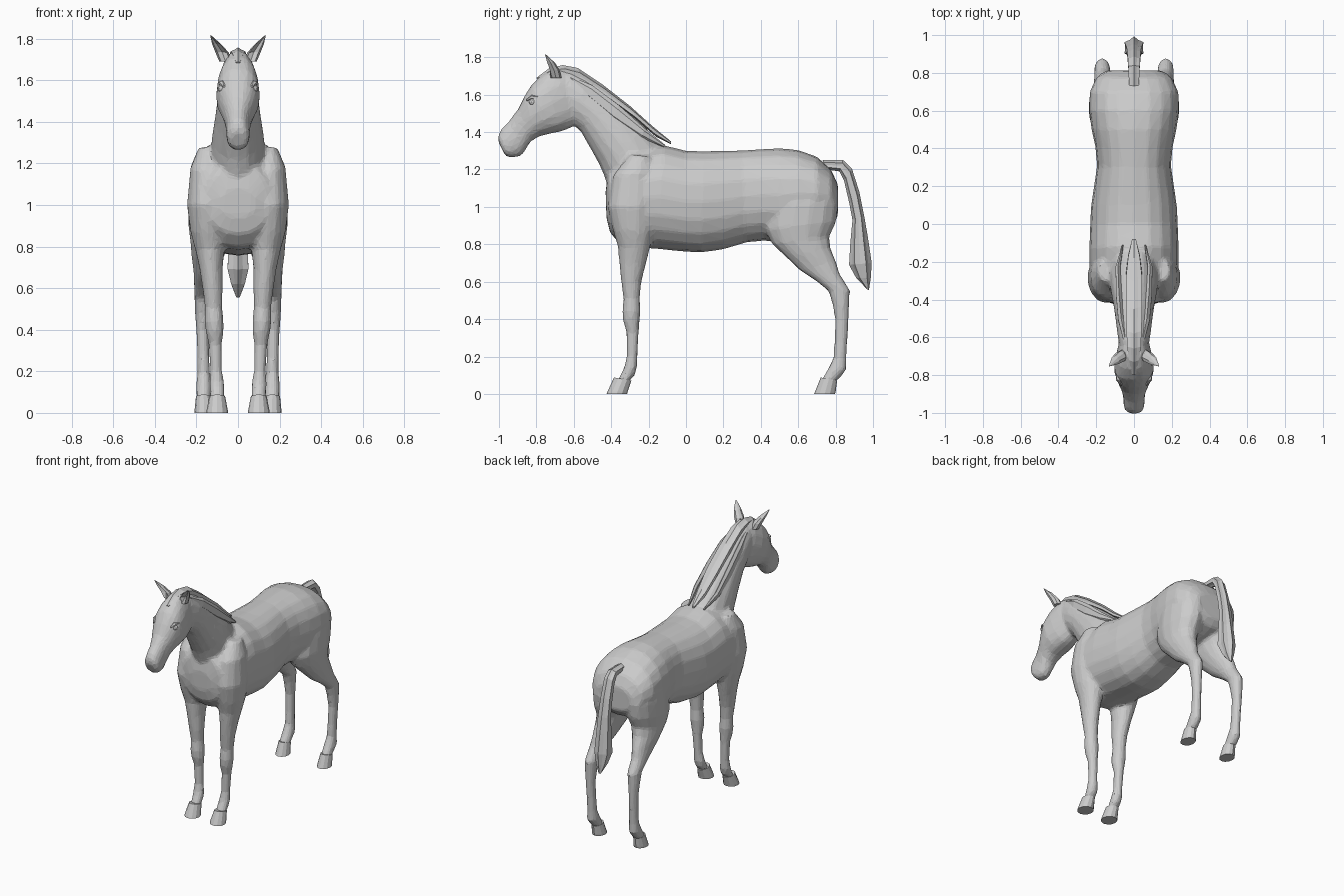
import bpy, bmesh
from math import cos, sin, pi, copysign
from mathutils import Vector


def loft(bm, stations, sides=14, power=1.0, groove=0.0, flip=1, cup=0.0):
    """Skin closed rings. Station: side-view edge points (y0, z0, y1, z1), half width, optional x."""
    rings = []
    for n, st in enumerate(stations):
        y0, z0, y1, z1, w = st[:5]
        cx = st[5] if len(st) > 5 else 0.0
        ring = []
        for i in range(sides):
            t = 2 * pi * i / sides
            c = copysign(abs(cos(t)) ** power, cos(t))
            s = copysign(abs(sin(t)) ** power, sin(t))
            r = 1 - groove * (i % 2)
            y = (y0 + y1) / 2 + (y0 - y1) / 2 * c * r
            z = (z0 + z1) / 2 + (z0 - z1) / 2 * c * r
            if i == 0 and 0 < n < len(stations) - 1:
                y += cup
            ring.append(bm.verts.new((flip * (cx + w * s * r), y, z)))
        rings.append(ring)
    for a, b in zip(rings, rings[1:]):
        for i in range(sides):
            j = (i + 1) % sides
            bm.faces.new((a[i], a[j], b[j], b[i]))
    bm.faces.new(rings[0])
    bm.faces.new(rings[-1])


def finish(bm, name, mirror=False):
    bmesh.ops.recalc_face_normals(bm, faces=bm.faces)
    mesh = bpy.data.meshes.new(name)
    bm.to_mesh(mesh)
    bm.free()
    ob = bpy.data.objects.new(name, mesh)
    bpy.context.collection.objects.link(ob)
    if mirror:
        ob.modifiers.new("Mirror", 'MIRROR').use_mirror_merge = False
    return ob


def part(name, stations, mirror=False, **kw):
    bm = bmesh.new()
    loft(bm, stations, **kw)
    return finish(bm, name, mirror)


torso = [
    (-.43, 1.08, -.425, .94, .08), (-.415, 1.19, -.405, .86, .15),
    (-.34, 1.26, -.35, .80, .205), (-.24, 1.31, -.28, .785, .235),
    (-.12, 1.33, -.15, .775, .237), (0, 1.30, 0, .760, .232),
    (.1, 1.298, .08, .756, .228), (.2, 1.30, .2, .773, .212),
    (.3, 1.302, .32, .81, .195), (.4, 1.308, .42, .82, .205),
    (.5, 1.314, .5, .81, .225), (.6, 1.304, .6, .84, .238),
    (.7, 1.268, .7, .87, .235), (.775, 1.20, .775, .90, .2),
    (.812, 1.12, .812, .95, .14)]
neck = [
    (-.05, 1.28, -.36, .98, .13), (-.13, 1.33, -.42, 1.12, .135),
    (-.22, 1.43, -.46, 1.22, .125), (-.33, 1.53, -.51, 1.31, .11),
    (-.44, 1.62, -.56, 1.40, .098), (-.54, 1.69, -.60, 1.44, .09),
    (-.62, 1.73, -.64, 1.46, .08), (-.68, 1.74, -.68, 1.50, .065)]
head = [
    (-.63, 1.73, -.57, 1.47, .065), (-.70, 1.745, -.60, 1.43, .085),
    (-.77, 1.71, -.66, 1.405, .10), (-.825, 1.655, -.73, 1.39, .106),
    (-.865, 1.59, -.79, 1.375, .09), (-.90, 1.52, -.835, 1.345, .07),
    (-.945, 1.46, -.86, 1.30, .058), (-.985, 1.42, -.885, 1.272, .057),
    (-1.004, 1.385, -.93, 1.262, .054), (-1.004, 1.35, -.965, 1.272, .04)]
front_leg = [
    (-.30, 1.28, -.19, 1.27, .04, .15), (-.39, 1.17, -.16, 1.19, .08, .15),
    (-.42, 1.0, -.15, 1.0, .10, .147), (-.39, .87, -.17, .87, .09, .14),
    (-.365, .79, -.195, .77, .07, .135), (-.357, .70, -.213, .70, .057, .13),
    (-.347, .60, -.238, .60, .049, .122), (-.334, .51, -.247, .51, .042, .118),
    (-.341, .44, -.242, .44, .046, .115), (-.337, .39, -.248, .39, .043, .112),
    (-.319, .33, -.252, .33, .032, .11), (-.318, .2, -.259, .2, .029, .105),
    (-.331, .14, -.262, .14, .037, .102), (-.352, .10, -.273, .10, .036, .1),
    (-.375, .05, -.32, .05, .034, .1)]
hind_leg = [
    (.46, 1.15, .79, 1.15, .10, .12), (.43, 1.0, .818, 1.02, .115, .125),
    (.42, .88, .803, .92, .11, .13), (.46, .80, .767, .84, .095, .135),
    (.53, .735, .773, .78, .08, .145), (.61, .66, .802, .71, .06, .155),
    (.70, .60, .823, .64, .047, .165), (.762, .55, .877, .555, .042, .168),
    (.783, .48, .874, .49, .038, .17), (.797, .40, .870, .40, .031, .17),
    (.793, .28, .863, .28, .029, .167), (.787, .19, .858, .19, .031, .165),
    (.757, .13, .858, .13, .038, .165), (.735, .095, .827, .09, .036, .165),
    (.715, .05, .78, .05, .034, .165)]

# One continuous body fused from lofted masses, then reduced to facets
bm = bmesh.new()
loft(bm, torso, 20, power=.88)
loft(bm, neck, 16)
loft(bm, head, 16, power=.9)
for side in (1, -1):
    loft(bm, front_leg, 14, flip=side)
    loft(bm, hind_leg, 14, flip=side)
body = finish(bm, "horse_body")
fuse = body.modifiers.new("Fuse", 'REMESH')
fuse.mode = 'VOXEL'
fuse.voxel_size = .012
soft = body.modifiers.new("Soften", 'SMOOTH')
soft.factor = .5
soft.iterations = 4
facet = body.modifiers.new("Facet", 'DECIMATE')
facet.ratio = .1

# Hooves
part("front_hooves", [(-.425, 0, -.315, 0, .052, .1), (-.42, .012, -.312, .012, .051, .1),
                      (-.385, .088, -.292, .072, .038, .1)], mirror=True, sides=12)
part("hind_hooves", [(.685, 0, .797, 0, .046, .164), (.69, .012, .80, .012, .045, .164),
                     (.72, .088, .808, .072, .037, .165)], mirror=True, sides=12)

# Ears, hollowed at the front
part("ears", [(-.725, 1.69, -.665, 1.69, .03, .06), (-.737, 1.735, -.675, 1.73, .032, .076),
              (-.75, 1.775, -.70, 1.77, .022, .102), (-.754, 1.815, -.749, 1.815, .003, .131)],
     mirror=True, sides=8, cup=.035)

# Eyes with a brow ridge
bm = bmesh.new()
bmesh.ops.create_icosphere(bm, subdivisions=2, radius=.02)
bmesh.ops.translate(bm, verts=bm.verts, vec=Vector((.076, -.82, 1.56)))
finish(bm, "eyes", mirror=True)
part("eye_brows", [(-.855, 1.575, -.852, 1.565, .006, .068), (-.83, 1.598, -.825, 1.575, .016, .076),
                   (-.795, 1.595, -.795, 1.575, .012, .086), (-.775, 1.575, -.777, 1.568, .004, .094)],
     mirror=True, sides=6)

# Mane with forelock, and longer locks lying along each side of the crest
part("mane", [
    (-.80, 1.69, -.79, 1.675, .012), (-.73, 1.742, -.70, 1.69, .03),
    (-.66, 1.758, -.62, 1.68, .042), (-.58, 1.743, -.53, 1.64, .046),
    (-.45, 1.657, -.40, 1.56, .05), (-.30, 1.54, -.26, 1.46, .05),
    (-.18, 1.432, -.16, 1.375, .036), (-.08, 1.35, -.08, 1.335, .012)],
    sides=12, groove=.18)
part("mane_locks", [
    (-.62, 1.70, -.61, 1.67, .012, .045), (-.50, 1.65, -.52, 1.57, .018, .068),
    (-.36, 1.545, -.39, 1.46, .018, .08), (-.22, 1.42, -.24, 1.37, .014, .085),
    (-.11, 1.33, -.12, 1.32, .004, .06)], mirror=True, sides=6)

# Tail: dock, then a grooved hanging switch
part("tail", [
    (.73, 1.25, .75, 1.20, .03), (.84, 1.25, .82, 1.19, .035),
    (.887, 1.205, .845, 1.14, .038), (.927, 1.08, .873, 1.02, .041),
    (.953, .95, .89, .93, .046), (.972, .84, .878, .80, .052),
    (.993, .70, .872, .69, .058), (.988, .62, .91, .62, .038),
    (.978, .555, .968, .56, .01)], sides=12, groove=.2)
